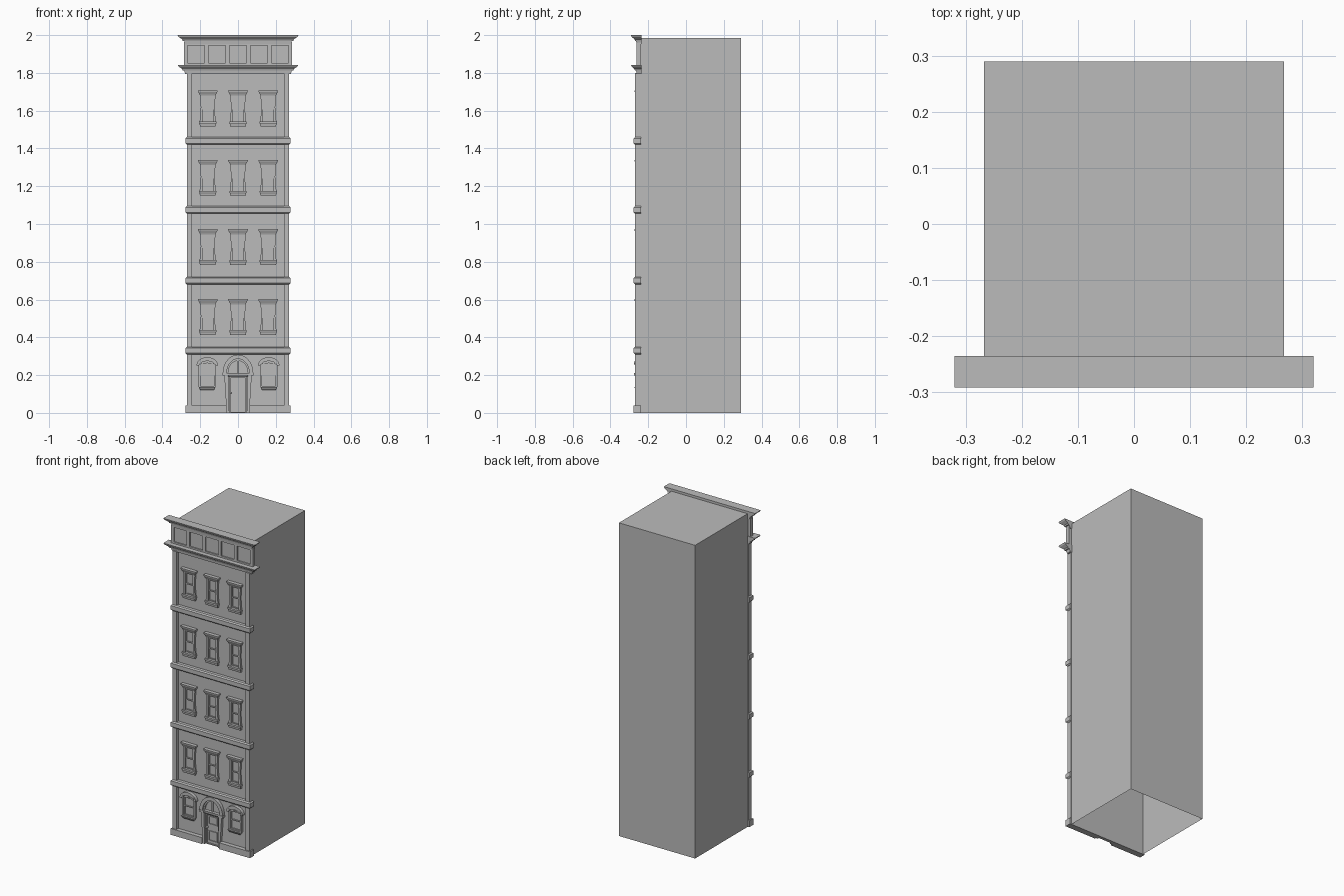
import bpy, bmesh, math

cube = bpy.data.objects.get("Cube")
if cube:
    bpy.data.objects.remove(cube)

stone = bpy.data.materials.new("grey stone")
stone.use_nodes = True
GREY = (0.5, 0.5, 0.5, 1)
stone.diffuse_color = GREY
stone.node_tree.nodes["Principled BSDF"].inputs["Base Color"].default_value = GREY

WALL = -0.25      # face of the recessed wall panels
BACK = -0.238     # rear of the front wall


def finish(name, bm, fix=True):
    if fix:
        bmesh.ops.recalc_face_normals(bm, faces=bm.faces)
    mesh = bpy.data.meshes.new(name)
    bm.to_mesh(mesh)
    bm.free()
    mesh.materials.append(stone)
    obj = bpy.data.objects.new(name, mesh)
    bpy.context.collection.objects.link(obj)
    return obj


def flared(name, levels, cx=0, back=BACK):
    """Stack of rectangles given as (z, half width, front y)."""
    bm = bmesh.new()
    rings = []
    for z, hx, y in levels:
        corners = [(-hx, y), (hx, y), (hx, back), (-hx, back)]
        rings.append([bm.verts.new((cx + x, v, z)) for x, v in corners])
    for a, b in zip(rings, rings[1:]):
        for i in range(4):
            j = (i + 1) % 4
            bm.faces.new((a[i], a[j], b[j], b[i]))
    bm.faces.new(rings[0])
    bm.faces.new(rings[-1])
    return finish(name, bm)


def block(name, cx, hx, z0, z1, y, back=BACK):
    return flared(name, [(z0, hx, y), (z1, hx, y)], cx, back)


def band(name, outer, inner, y, cx=0, closed=True, back=WALL):
    """Flat moulding between two matching (x, z) outlines."""
    bm = bmesh.new()
    rows = []
    for o, i in zip(outer, inner):
        ring = [(o, back), (o, y), (i, y), (i, back)]
        rows.append([bm.verts.new((cx + p[0], d, p[1])) for p, d in ring])
    pairs = list(zip(rows, rows[1:]))
    if closed:
        pairs.append((rows[-1], rows[0]))
    else:
        bm.faces.new(rows[0])
        bm.faces.new(rows[-1])
    for a, b in pairs:
        for k in range(4):
            m = (k + 1) % 4
            bm.faces.new((a[k], a[m], b[m], b[k]))
    return finish(name, bm)


def rect(hx, z0, z1):
    return [(-hx, z0), (hx, z0), (hx, z1), (-hx, z1)]


def arc(rx, rz, z, steps=16):
    return [(-rx * math.cos(math.pi * i / steps), z + rz * math.sin(math.pi * i / steps))
            for i in range(steps + 1)]


def stud(name, x, z, r, y):
    """Small round boss on the wall."""
    bpy.ops.mesh.primitive_cylinder_add(vertices=12, radius=r, depth=WALL - y,
                                        location=(x, (WALL + y) / 2, z),
                                        rotation=(math.pi / 2, 0, 0))
    obj = bpy.context.object
    obj.name = name
    obj.data.materials.append(stone)


def sash(name, cx, hx, z0, z1, y):
    t = 0.006
    band(name, rect(hx, z0, z1), rect(hx - t, z0 + t, z1 - t), y, cx)


# Main body: open underneath and behind the front wall
bm = bmesh.new()
HX, Y0, Y1, TOP = 0.267, BACK, 0.29, 1.985
v = {(x, y, z): bm.verts.new((x, y, z)) for x in (-HX, HX) for y in (Y0, Y1) for z in (0, TOP)}
bm.faces.new([v[-HX, Y1, 0], v[-HX, Y0, 0], v[-HX, Y0, TOP], v[-HX, Y1, TOP]])
bm.faces.new([v[HX, Y0, 0], v[HX, Y1, 0], v[HX, Y1, TOP], v[HX, Y0, TOP]])
bm.faces.new([v[HX, Y1, 0], v[-HX, Y1, 0], v[-HX, Y1, TOP], v[HX, Y1, TOP]])
bm.faces.new([v[-HX, Y0, TOP], v[HX, Y0, TOP], v[HX, Y1, TOP], v[-HX, Y1, TOP]])
finish("body", bm, fix=False)
block("front_wall", 0, 0.267, 0, TOP, WALL)

# Corner pilasters and plinth
for side, s in (("right", -1), ("left", 1)):
    block(side + "_pilaster", s * 0.2565, 0.0135, 0, 1.8, -0.27)
    block(side + "_plinth", s * 0.169, 0.109, 0, 0.04, -0.277)

# Floor bands
for n, z in enumerate((0.31, 0.68, 1.055, 1.42)):
    flared(f"floor_band_{n + 1}", [(z, 0.271, -0.27), (z + 0.007, 0.278, -0.277),
                                   (z + 0.033, 0.278, -0.277), (z + 0.04, 0.271, -0.27)])

# Cornices and frieze
for name, top in (("lower_cornice", 1.843), ("upper_cornice", 2.0)):
    flared(name, [(top - 0.048, 0.28, -0.262), (top - 0.03, 0.285, -0.264),
                  (top - 0.03, 0.293, -0.27), (top - 0.022, 0.296, -0.273),
                  (top - 0.009, 0.315, -0.288), (top, 0.32, -0.291)], back=-0.235)
block("frieze", 0, 0.285, 1.84, 1.96, -0.254)
block("frieze_bottom_rail", 0, 0.287, 1.84, 1.853, -0.262)
block("frieze_top_rail", 0, 0.287, 1.945, 1.957, -0.262)
for i in range(6):
    block(f"frieze_post_{i + 1}", -0.277 + i * 0.1108, 0.01, 1.84, 1.957, -0.262)


# Upper windows
def window(tag, cx, z):
    outer = [(0.044, 0.02), (0.039, 0.06), (0.037, 0.1), (0.039, 0.14), (0.042, 0.17)]
    right = [(x, z + h) for x, h in outer]
    left = [(-x, h) for x, h in reversed(right)]
    shrink = [(math.copysign(0.027, x), h) for x, h in right + left]
    band(tag + "_casing", right + left, shrink, -0.262, cx)
    flared(tag + "_head", [(z + 0.162, 0.04, -0.263), (z + 0.17, 0.044, -0.266),
                           (z + 0.182, 0.051, -0.272), (z + 0.19, 0.052, -0.273)], cx, WALL)
    flared(tag + "_sill", [(z, 0.042, -0.264), (z + 0.012, 0.043, -0.266),
                           (z + 0.018, 0.046, -0.27), (z + 0.026, 0.046, -0.27)], cx, WALL)
    sash(tag + "_upper_sash", cx, 0.027, z + 0.09, z + 0.163, -0.257)
    sash(tag + "_lower_sash", cx, 0.027, z + 0.026, z + 0.096, -0.254)


for floor, z in enumerate((0.413, 0.783, 1.15, 1.517)):
    for col, x in enumerate((-0.16, 0, 0.16)):
        window(f"window_{floor + 1}_{col + 1}", x, z)

# Ground floor arched windows
for side, cx in (("right", -0.163), ("left", 0.163)):
    tag = side + "_ground_window"
    band(tag + "_hood", arc(0.057, 0.045, 0.25), arc(0.043, 0.024, 0.25), -0.271, cx, False)
    for s in (-1, 1):
        stud(tag + "_boss", cx + s * 0.037, 0.264, 0.007, -0.274)
    frame_out = [(0.046, 0.138), (-0.046, 0.138)] + arc(0.046, 0.024, 0.25)
    frame_in = [(0.036, 0.142), (-0.036, 0.142)] + arc(0.036, 0.018, 0.245)
    band(tag + "_casing", frame_out, frame_in, -0.262, cx)
    sash(tag + "_upper_sash", cx, 0.036, 0.197, 0.258, -0.257)
    sash(tag + "_lower_sash", cx, 0.036, 0.14, 0.203, -0.254)
    flared(tag + "_sill", [(0.122, 0.037, -0.264), (0.13, 0.041, -0.27),
                           (0.138, 0.045, -0.274)], cx, WALL)

# Doorway: tapered jambs, arch, fanlight and door
for side, s in (("right", -1), ("left", 1)):
    band(side + "_door_jamb", [(s * 0.06, 0), (s * 0.073, 0.205)],
         [(s * 0.046, 0), (s * 0.052, 0.205)], -0.268, 0, False)
    block(side + "_arch_impost", s * 0.066, 0.017, 0.198, 0.212, -0.274, WALL)
band("door_arch", arc(0.081, 0.098, 0.21), arc(0.06, 0.076, 0.21), -0.271, 0, False)
band("fanlight_frame", arc(0.06, 0.076, 0.21), arc(0.052, 0.066, 0.21), -0.26, 0, False)
block("fanlight_mullion", 0, 0.004, 0.21, 0.28, -0.258, WALL)
flared("door_transom", [(0.192, 0.052, -0.262), (0.2, 0.058, -0.268),
                        (0.212, 0.06, -0.27)], 0, WALL)
sash("door_frame", 0, 0.046, 0, 0.192, -0.258)
for name, z0, z1 in (("door_upper_panel", 0.125, 0.178), ("door_lower_panel", 0.02, 0.085)):
    sash(name, 0, 0.03, z0, z1, -0.255)
stud("door_knob", -0.037, 0.105, 0.006, -0.268)
